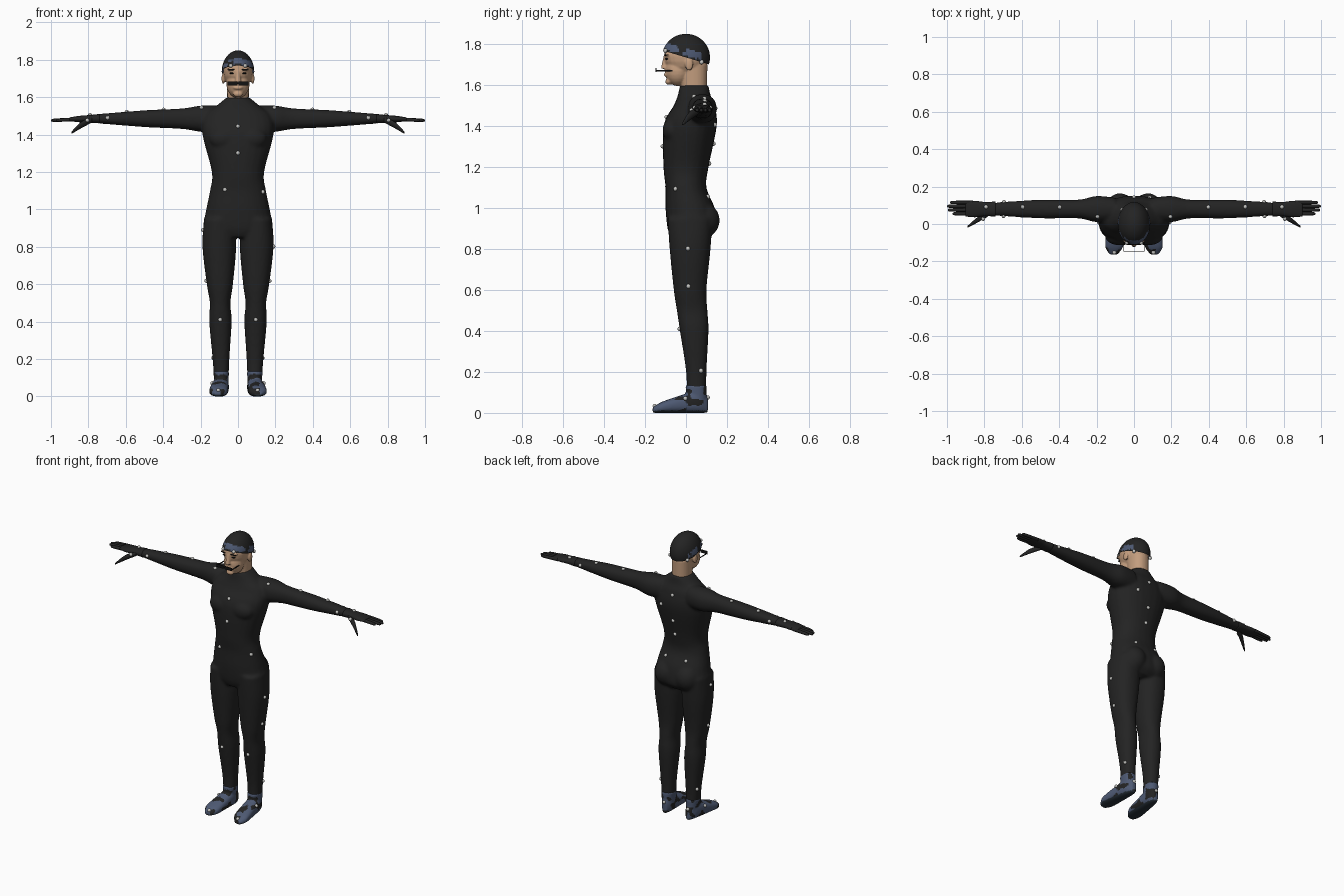
import bpy, bmesh, math
from mathutils import Vector, Matrix, noise
from mathutils.bvhtree import BVHTree

cube = bpy.data.objects.get("Cube")
if cube:
    bpy.data.objects.remove(cube)


def material(name, red, green, blue):
    mat = bpy.data.materials.new(name)
    mat.use_nodes = True
    colour = (red, green, blue, 1)
    mat.diffuse_color = colour
    shader = mat.node_tree.nodes["Principled BSDF"]
    shader.inputs["Base Color"].default_value = colour
    shader.inputs["Roughness"].default_value = 0.8
    return mat


suit_black = material("suit black", 0.017, 0.017, 0.017)
skin_tone = material("skin", 0.55, 0.34, 0.21)
slate_blue = material("slate blue", 0.075, 0.1, 0.17)
sole_dark = material("sole dark", 0.02, 0.03, 0.04)
marker_grey = material("marker grey", 0.55, 0.55, 0.53)
trim_black = material("trim black", 0.006, 0.006, 0.006)


def smooth_rows(rows, steps=6):
    """Pass a smooth spline through the given cross-sections."""
    rows = [Vector(row) for row in rows]
    padded = [rows[0], *rows, rows[-1]]
    for a, b, c, d in zip(padded, padded[1:], padded[2:], padded[3:]):
        for step in range(steps):
            t = step / steps
            bend = (2 * a - 5 * b + 4 * c - d) * t + (3 * b - a - 3 * c + d) * t * t
            yield b + (c - a + bend) * t / 2
    yield rows[-1]


def loft(bm, axis, rows, side=1, sides=24, power=0.9):
    """Skin sections (position, centre u, centre v, radius u, radius v) along an axis."""
    rings = []
    for along, u, v, radius_u, radius_v in smooth_rows(rows):
        ring = []
        for i in range(sides):
            angle = math.tau * i / sides
            c, s = math.cos(angle), math.sin(angle)
            p = u + radius_u * math.copysign(abs(c) ** power, c)
            q = v + radius_v * math.copysign(abs(s) ** power, s)
            x, y, z = {"x": (along, p, q), "y": (p, along, q), "z": (p, q, along)}[axis]
            ring.append(bm.verts.new((x * side, y, z)))
        rings.append(ring)
    for lower, upper in zip(rings, rings[1:]):
        for i in range(sides):
            j = (i + 1) % sides
            bm.faces.new((lower[i], lower[j], upper[j], upper[i]))
    bm.faces.new(rings[0])
    bm.faces.new(rings[-1])


def placed(centre, size):
    return Matrix.Translation(centre) @ Matrix.Diagonal((*size, 1))


def ball(bm, centre, radii, segments=24):
    bmesh.ops.create_uvsphere(bm, u_segments=segments, v_segments=segments // 2,
                              radius=1, matrix=placed(centre, radii))


def box(bm, centre, size):
    bmesh.ops.create_cube(bm, size=1, matrix=placed(centre, size))


def build(name, bm, materials, voxel=0, relax=0, paint=None):
    """Make an object, fuse and relax its pieces if asked, then shade and colour it."""
    bmesh.ops.recalc_face_normals(bm, faces=bm.faces)
    mesh = bpy.data.meshes.new(name)
    bm.to_mesh(mesh)
    bm.free()
    obj = bpy.data.objects.new(name, mesh)
    bpy.context.collection.objects.link(obj)
    if voxel:
        fuse = obj.modifiers.new("fuse", "REMESH")
        fuse.mode, fuse.voxel_size = "VOXEL", voxel
        soften = obj.modifiers.new("soften", "SMOOTH")
        soften.factor, soften.iterations = 0.5, relax
        depsgraph = bpy.context.evaluated_depsgraph_get()
        fused = bpy.data.meshes.new_from_object(obj.evaluated_get(depsgraph))
        obj.modifiers.clear()
        obj.data = fused
    obj.data.materials.clear()
    for mat in materials:
        obj.data.materials.append(mat)
    for face in obj.data.polygons:
        face.use_smooth = len(face.vertices) > 4 or name != "mouth_bar"
        if paint:
            face.material_index = paint(face.center)
    return obj


SIDES = {"left": 1, "right": -1}
wearables = []

# Bodysuit: torso, limbs and muscle masses fused into one skin
bm = bmesh.new()
torso = [(1.6, .04, .06, .07), (1.55, .04, .12, .08), (1.5, .04, .18, .1), (1.4, .02, .19, .13),
         (1.2, 0, .14, .11), (1.1, 0, .15, .1), (1, .02, .17, .12), (.9, .03, .18, .12),
         (.85, .02, .1, .09)]
arm = [(.1, .06, .07), (.2, .07, .07), (.3, .05, .055), (.5, .05, .045), (.75, .035, .025)]
leg = [(.95, .02, .08, .11), (.8, .02, .09, .1), (.6, .02, .07, .08), (.5, .03, .055, .075),
       (.4, .04, .06, .07), (.2, .05, .045, .05), (.05, .05, .037, .047)]
loft(bm, "z", [(z, 0, y, width, depth) for z, y, width, depth in torso])
for side in SIDES.values():
    loft(bm, "x", [(x, .08, 1.485, depth, height) for x, depth, height in arm], side)
    loft(bm, "z", [(z, .088 + .015 * z, y, width, depth) for z, y, width, depth in leg], side)
    ball(bm, (side * .075, .075, .94), (.08, .09, .09))
    ball(bm, (side * .075, -.065, 1.38), (.08, .05, .06))
wearables.append(build("bodysuit", bm, [suit_black], voxel=.009, relax=6))

# Gloves: palm, four fingers and a thumb
palm = [(.74, .04, .025), (.8, .038, .02), (.85, .044, .017), (.9, .04, .01)]
for label, side in SIDES.items():
    bm = bmesh.new()
    loft(bm, "x", [(x, .08, 1.5 - .02 * x, depth, height) for x, depth, height in palm], side)
    for finger in range(4):
        y = .055 + .02 * finger
        tip = 1 - .01 * (finger - 1.7) ** 2
        loft(bm, "x", [(.86, y, 1.482, .01, .01), (tip - .02, y, 1.477, .009, .009),
                       (tip, y, 1.475, .004, .004)], side, sides=10)
    loft(bm, "x", [(.78, .06, 1.48, .02, .015), (.84, .02, 1.45, .014, .017),
                   (.89, -.015, 1.41, .005, .006)], side, sides=12)
    wearables.append(build(label + "_glove", bm, [suit_black]))


# Shoes: rounded foot wedge and ankle, with patches and a dark sole
def shoe_paint(point):
    if point.z < .012:
        return 2
    return int(noise.noise(point * 24) > .16)


def foot_section(t):
    rounding = (1 - abs(2 * t - 1) ** 4) ** .5
    height = (.02 + .045 * t) * rounding ** .5
    return (.28 * t - .168, .11 - .025 * t, height, (.055 - .015 * t) * rounding, height)


for label, side in SIDES.items():
    bm = bmesh.new()
    loft(bm, "y", [foot_section(.02 + .12 * i) for i in range(9)], side, power=.8)
    loft(bm, "z", [(.03, .088, .05, .035, .05), (.135, .09, .05, .042, .052)], side)
    wearables.append(build(label + "_shoe", bm, [slate_blue, suit_black, sole_dark],
                           voxel=.006, relax=3, paint=shoe_paint))

# Head: skull, jaw, neck, nose, chin, lips, ears and brow ridges fused
bm = bmesh.new()
ball(bm, (0, 0, 1.74), (.079, .108, .1))
ball(bm, (0, -.04, 1.67), (.062, .063, .075))
loft(bm, "z", [(1.52, 0, .04, .056, .06), (1.7, 0, .035, .06, .07)])
loft(bm, "z", [(1.68, 0, -.105, .017, .018), (1.74, 0, -.098, .009, .012)])
ball(bm, (0, -.085, 1.617), (.026, .016, .016))
ball(bm, (0, -.098, 1.65), (.025, .01, .009))
for side in SIDES.values():
    ball(bm, (side * .079, .015, 1.7), (.009, .02, .03))
    ball(bm, (side * .033, -.09, 1.75), (.026, .013, .008))
build("head", bm, [skin_tone], voxel=.005, relax=3)

# Eyes and brows
bm = bmesh.new()
for side in SIDES.values():
    ball(bm, (side * .032, -.094, 1.728), (.014, .008, .005))
    ball(bm, (side * .034, -.1, 1.747), (.022, .006, .004))
build("eyes_and_brows", bm, [trim_black])

# Cap: dome cut along a brim that drops to the back, patched near the brim
brim_centre, brim_normal = Vector((0, 0, 1.735)), Vector((0, .3, 1))


def cap_paint(point):
    rise = (point - brim_centre).dot(brim_normal)
    near_brim = .008 < rise < .045 and point.y < .075
    return int(near_brim and noise.noise(point * 26) > -.08)


bm = bmesh.new()
ball(bm, brim_centre, (.087, .117, .115), segments=80)
bmesh.ops.bisect_plane(bm, geom=bm.verts[:] + bm.edges[:] + bm.faces[:], clear_inner=True,
                       plane_co=brim_centre, plane_no=brim_normal)
wearables.append(build("cap", bm, [suit_black, slate_blue], paint=cap_paint))

# Flat bar held in front of the mouth by two thin arms
bm = bmesh.new()
for side in SIDES.values():
    box(bm, (side * .03, -.146, 1.673), (.052, .004, .02))
    box(bm, (side * .055, -.105, 1.67), (.004, .08, .005))
box(bm, (0, -.146, 1.673), (.02, .003, .005))
build("mouth_bar", bm, [trim_black])

# Tracking markers: rough spots, mirrored or single, snapped to the nearest surface
mirrored = [(.2, 0, 1.6), (.4, .1, 1.6), (.6, .1, 1.6), (.7, .2, 1.5), (.7, 0, 1.5),
            (.8, .1, 1.6), (.8, 0, 1.5), (.2, .1, .2), (.2, 0, .1), (.1, -.2, .1),
            (.1, .2, .1), (.1, -.2, 1.8), (.1, .1, 1.7), (.1, .2, 1.1)]
single = [(0, -.2, 1.5), (0, -.2, 1.3), (-.1, -.2, 1.1), (.2, -.1, 1.1), (-.3, 0, .9),
          (.3, 0, .8), (.3, 0, .6), (-.3, 0, .6), (.1, -.1, .4), (-.1, -.1, .4), (.1, .2, 1.4)]
single += [(0, .2, z) for z in (1.2, 1.3, 1.5)]
trees = [BVHTree.FromPolygons([v.co for v in obj.data.vertices],
                              [face.vertices[:] for face in obj.data.polygons])
         for obj in wearables]
bm = bmesh.new()
for spot in single + [(side * x, y, z) for x, y, z in mirrored for side in SIDES.values()]:
    hits = [tree.find_nearest(Vector(spot)) for tree in trees]
    nearest = min(hits, key=lambda hit: hit[3])
    ball(bm, nearest[0], (.011, .011, .011), segments=12)
build("markers", bm, [marker_grey])
